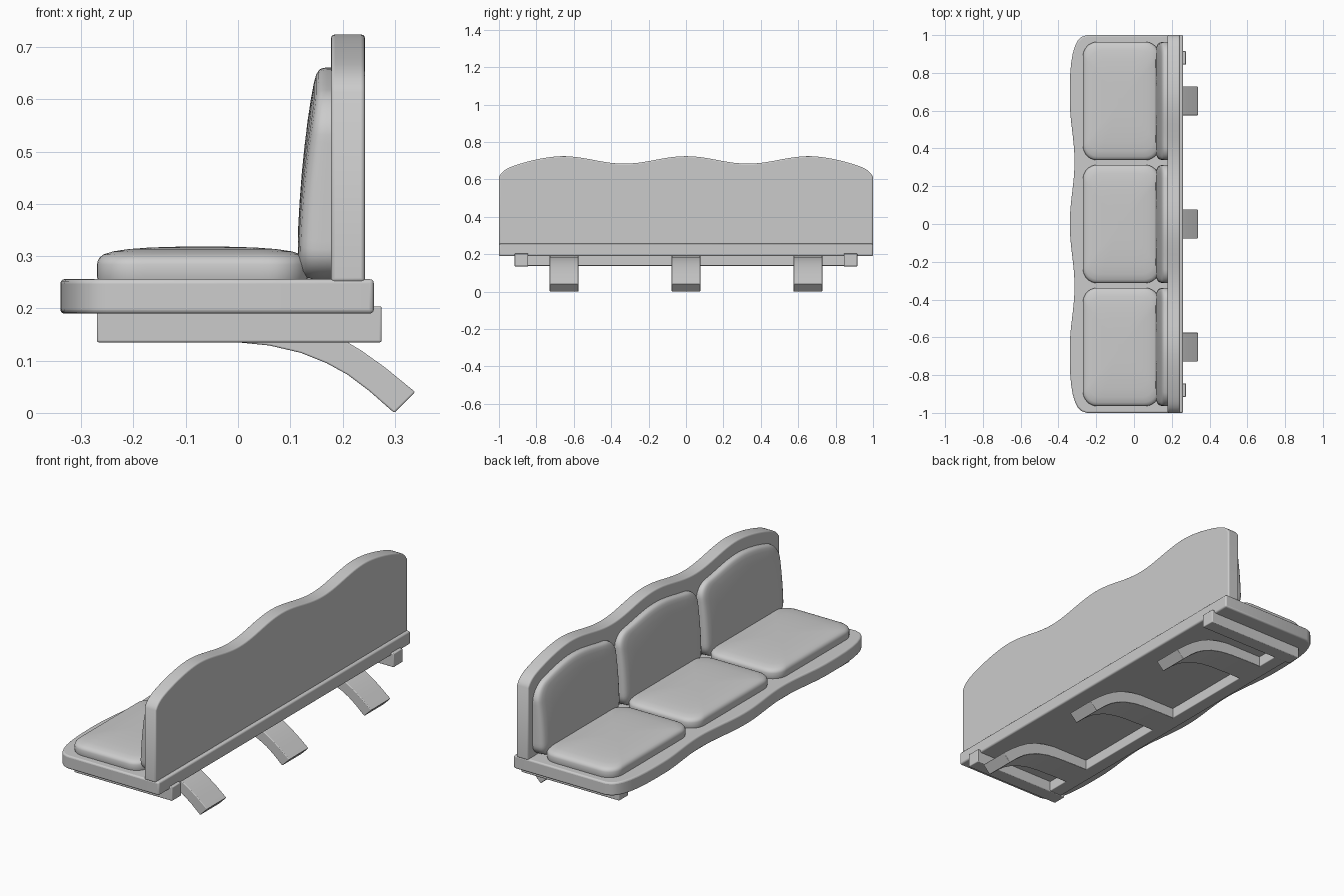
import bpy, bmesh, math
from mathutils import Vector

if "Cube" in bpy.data.objects:
    bpy.data.objects.remove(bpy.data.objects["Cube"])


def finish(name, bm, bevel=0.0):
    bmesh.ops.recalc_face_normals(bm, faces=bm.faces[:])
    me = bpy.data.meshes.new(name)
    bm.to_mesh(me)
    bm.free()
    ob = bpy.data.objects.new(name, me)
    bpy.context.collection.objects.link(ob)
    bpy.ops.object.select_all(action='DESELECT')
    ob.select_set(True)
    bpy.context.view_layer.objects.active = ob
    bpy.ops.object.shade_smooth_by_angle(angle=math.radians(40))
    if bevel:
        m = ob.modifiers.new("Bevel", 'BEVEL')
        m.width, m.segments = bevel, 3
        m.limit_method, m.angle_limit = 'ANGLE', math.radians(40)
    return ob


def prism(name, outline, offset, bevel=0.0):
    """Extrude a closed 3D outline along an offset vector."""
    bm = bmesh.new()
    f = bm.faces.new([bm.verts.new(p) for p in outline])
    ext = bmesh.ops.extrude_face_region(bm, geom=[f])
    bmesh.ops.translate(bm, vec=offset,
                        verts=[g for g in ext['geom'] if isinstance(g, bmesh.types.BMVert)])
    return finish(name, bm, bevel)


def box(name, x0, x1, y0, y1, z0, z1, bevel=0.004):
    return prism(name, [(x0, y0, z0), (x1, y0, z0), (x1, y1, z0), (x0, y1, z0)],
                 Vector((0, 0, z1 - z0)), bevel)


def rounded_rect(hw, hh, r, n=8, edge=14):
    """Outline of a rounded rectangle, with subdivided and slightly bulged sides."""
    corners = []
    for i, (sx, sy) in enumerate([(1, 1), (-1, 1), (-1, -1), (1, -1)]):
        for k in range(n + 1):
            a = math.pi / 2 * (i + k / n)
            corners.append((sx * (hw - r) + r * math.cos(a), sy * (hh - r) + r * math.sin(a)))
    pts = []
    for i, p in enumerate(corners):
        pts.append(p)
        if i % (n + 1) == n:
            q = corners[(i + 1) % len(corners)]
            for k in range(1, edge):
                t = k / edge
                pts.append((p[0] + (q[0] - p[0]) * t, p[1] + (q[1] - p[1]) * t))
    return pts


def cushion(name, outline, rings, place):
    """Loft shrinking rings; place(u, v, height) gives the 3D point."""
    bm = bmesh.new()
    loops = [[bm.verts.new(place(u * s, v * s, h)) for u, v in outline] for s, h in rings]
    n = len(outline)
    for a, b in zip(loops, loops[1:]):
        for i in range(n):
            j = (i + 1) % n
            bm.faces.new((a[i], a[j], b[j], b[i]))
    tip = bm.verts.new(place(0, 0, rings[-1][1]))
    for i in range(n):
        bm.faces.new((loops[-1][i], loops[-1][(i + 1) % n], tip))
    bm.faces.new(loops[0])
    return finish(name, bm)


def back_top(y):
    y = abs(y)
    if y < 0.66:
        return 0.704 + 0.02 * math.cos(2 * math.pi * y / 0.66)
    t = min((y - 0.66) / 0.34, 1)
    return 0.724 - 0.08 * t ** 1.7 - 0.03 * t ** 16


# Seat board with scalloped front edge
wave = [-0.66 + 1.32 * i / 48 for i in range(49)]
front = [(-0.3275 - 0.0125 * math.cos(2 * math.pi * y / 0.66), y) for y in wave]
corner = [(-0.34, 0.72), (-0.338, 0.79), (-0.333, 0.85), (-0.325, 0.90), (-0.313, 0.94),
          (-0.298, 0.97), (-0.278, 0.99), (-0.25, 1.0)]
board = [(x, -y) for x, y in reversed(corner)] + front + corner + [(0.26, 1), (0.26, -1)]
prism("seat_board", [(x, y, 0.19) for x, y in board], Vector((0, 0, 0.066)), 0.008)

# Backrest panel with wavy top
ys = [-0.9 + 1.8 * i / 70 for i in range(71)]
ends = [0.92, 0.94, 0.955, 0.97, 0.98, 0.99, 1.0]
ys = [-e for e in reversed(ends)] + ys + ends
prism("backrest", [(0.178, y, back_top(y)) for y in ys] + [(0.178, 1, 0.25), (0.178, -1, 0.25)],
      Vector((0.065, 0, 0)), 0.007)

# Cushions
seat_rings = [(0.99, 0.25), (1, 0.262), (1, 0.284), (0.992, 0.291), (0.975, 0.297), (0.94, 0.303),
              (0.85, 0.309), (0.7, 0.3135), (0.5, 0.3165), (0.25, 0.318)]
back_rings = [(1, -0.05), (1, 0.3), (0.995, 0.55), (0.985, 0.7), (0.965, 0.82), (0.93, 0.91),
              (0.86, 0.965), (0.7, 0.99), (0.5, 1), (0.25, 1)]
for label, cy in (("left", 0.651), ("middle", 0.0), ("right", -0.651)):
    cushion("seat_cushion_" + label, rounded_rect(0.202, 0.313, 0.075), seat_rings,
            lambda u, v, h: (u - 0.068, v + cy, h))

    def place_back(u, v, h):
        y, k = cy + u, (v + 0.203) / 0.406
        z = 0.255 + 0.406 * k + (back_top(y) - 0.724) * max(k, 0)
        thick = 0.066 - 0.036 * max(k, 0) ** 2
        return (0.179 - thick * h, y, z)
    cushion("back_cushion_" + label, rounded_rect(0.313, 0.203, 0.07), back_rings, place_back)

# Support frame under the seat
for label, s in (("left", 1), ("right", -1)):
    box("side_rail_" + label, -0.27, 0.275, s * 0.88 - 0.036, s * 0.88 + 0.036, 0.135, 0.204)
box("front_rail", -0.25, -0.18, -0.86, 0.86, 0.138, 0.195)

# Curved legs: constant-thickness band
low = [(-0.2, 0.138), (-0.1, 0.138), (0.0, 0.135), (0.06, 0.129), (0.12, 0.115), (0.17, 0.095),
       (0.21, 0.073), (0.25, 0.043), (0.299, 0.0)]
up = [(-0.2, 0.194), (-0.1, 0.194), (0.02, 0.192), (0.08, 0.184), (0.14, 0.169), (0.19, 0.147),
      (0.235, 0.12), (0.28, 0.088), (0.339, 0.04)]
for label, cy in (("left", 0.652), ("middle", 0.0), ("right", -0.652)):
    prism("leg_" + label, [(x, cy - 0.077, z) for x, z in low + up[::-1]],
          Vector((0, 0.154, 0)), 0.003)
